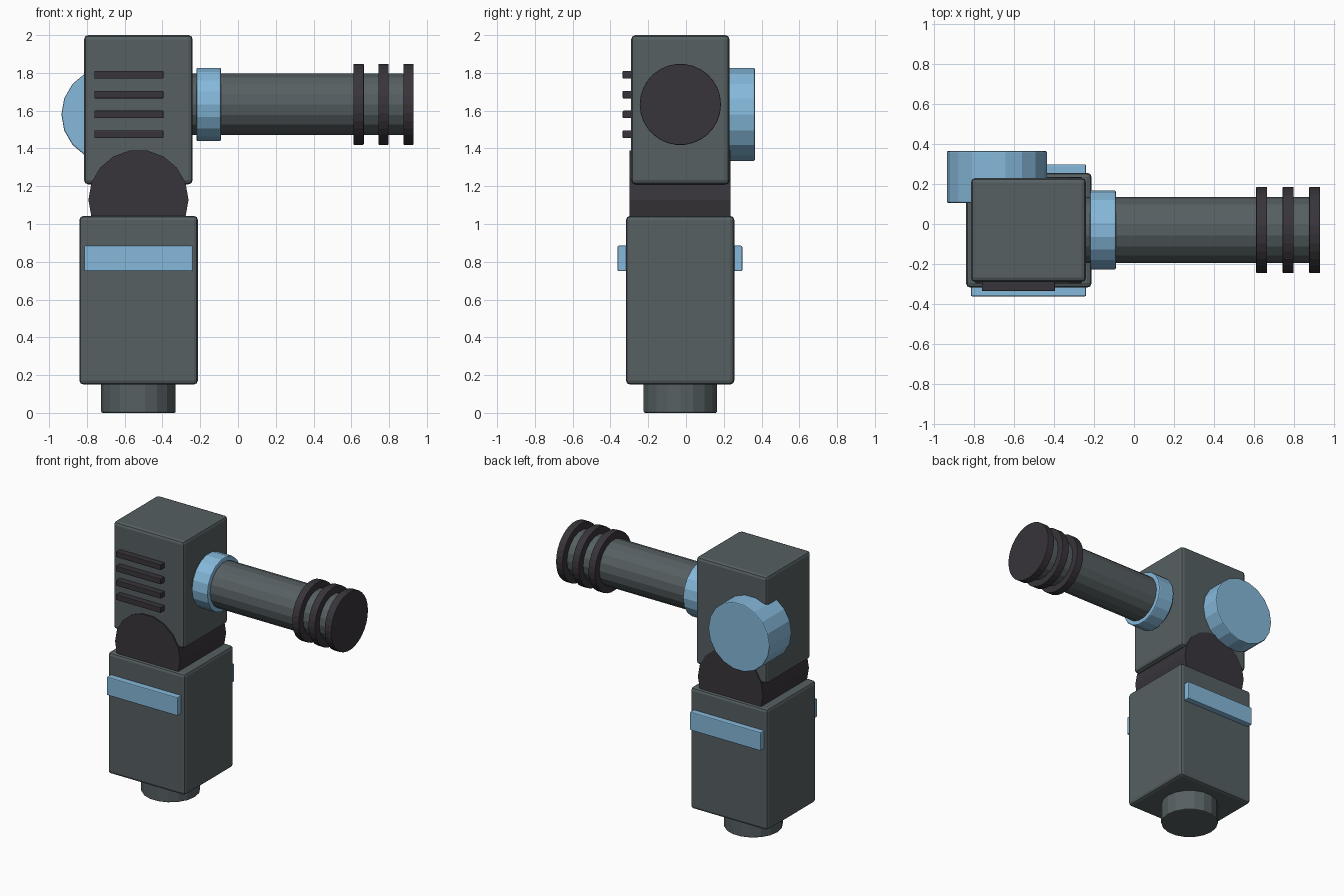
import bpy, bmesh
from math import cos, sin, pi
from mathutils import Vector

cube = bpy.data.objects.get("Cube")
if cube:
    bpy.data.objects.remove(cube, do_unlink=True)


def make_material(name, rgb):
    mat = bpy.data.materials.new(name)
    mat.use_nodes = True
    colour = (*rgb, 1.0)
    mat.diffuse_color = colour
    mat.node_tree.nodes["Principled BSDF"].inputs["Base Color"].default_value = colour
    return mat


GREY = make_material("slate grey", (0.093, 0.115, 0.122))
DARK = make_material("dark charcoal", (0.040, 0.035, 0.043))
BLUE = make_material("light blue", (0.235, 0.48, 0.70))


def finish(name, bm, mat, bevel):
    bmesh.ops.recalc_face_normals(bm, faces=bm.faces[:])
    mesh = bpy.data.meshes.new(name)
    bm.to_mesh(mesh)
    bm.free()
    mesh.materials.append(mat)
    obj = bpy.data.objects.new(name, mesh)
    bpy.context.collection.objects.link(obj)
    if bevel:
        mod = obj.modifiers.new("Rounded edges", "BEVEL")
        mod.width = bevel
        mod.segments = 2
        mod.limit_method = "ANGLE"
        mod.angle_limit = pi / 4
    return obj


def box(name, low, high, mat, bevel):
    low, high = Vector(low), Vector(high)
    bm = bmesh.new()
    bmesh.ops.create_cube(bm, size=1)
    for v in bm.verts:
        v.co = (low + high) / 2 + v.co * (high - low)
    return finish(name, bm, mat, bevel)


def cylinder(name, axis, start, end, centre, radius, mat, bevel, sides=18):
    """Prism along an axis; centre gives the two other coordinates in order."""
    bm = bmesh.new()
    ring = []
    for i in range(sides):
        a = 2 * pi * i / sides
        co = [centre[0] + radius * cos(a), centre[1] + radius * sin(a)]
        co.insert("xyz".index(axis), start)
        ring.append(bm.verts.new(co))
    face = bm.faces.new(ring)
    ends = bmesh.ops.extrude_face_region(bm, geom=[face], use_keep_orig=True)
    shift = Vector([end - start if axis == c else 0 for c in "xyz"])
    moved = [g for g in ends["geom"] if isinstance(g, bmesh.types.BMVert)]
    bmesh.ops.translate(bm, verts=moved, vec=shift)
    return finish(name, bm, mat, bevel)


MID_X, MID_Y, BARREL_Z = -0.527, -0.03, 1.633

# Lower body with its round foot
cylinder("foot_stub", "z", 0, 0.17, (MID_X, MID_Y), 0.197, GREY, 0.008)
box("lower_body", (-0.84, -0.318, 0.15), (-0.212, 0.256, 1.043), GREY, 0.022)

# Bands on the front and back of the lower body
for name, y0, y1 in (("front_band", -0.362, -0.30), ("back_band", 0.24, 0.298)):
    box(name, (-0.815, y0, 0.75), (-0.24, y1, 0.885), BLUE, 0.006)

# Hinge and upper body
cylinder("hinge", "y", -0.298, 0.236, (MID_X, 1.128), 0.265, DARK, 0)
box("upper_body", (-0.815, -0.29, 1.21), (-0.24, 0.23, 2.0), GREY, 0.022)

# Vent slats
for i in range(4):
    z = 1.79 - 0.105 * i
    box(f"vent_slat_{i + 1}", (-0.76, -0.335, z - 0.02), (-0.395, -0.28, z + 0.02), DARK, 0.004)

# Round drum on the back
cylinder("back_drum", "y", 0.105, 0.365, (-0.685, 1.58), 0.25, BLUE, 0.007)

# Barrel with collar and fins
AXIS = (MID_Y, BARREL_Z)
cylinder("barrel", "x", -0.30, 0.885, AXIS, 0.165, GREY, 0.012)
cylinder("barrel_collar", "x", -0.22, -0.09, AXIS, 0.197, BLUE, 0.008)
for i in range(3):
    x = 0.611 + 0.132 * i
    cylinder(f"barrel_fin_{i + 1}", "x", x, x + 0.055, AXIS, 0.215, DARK, 0.004, 30)
